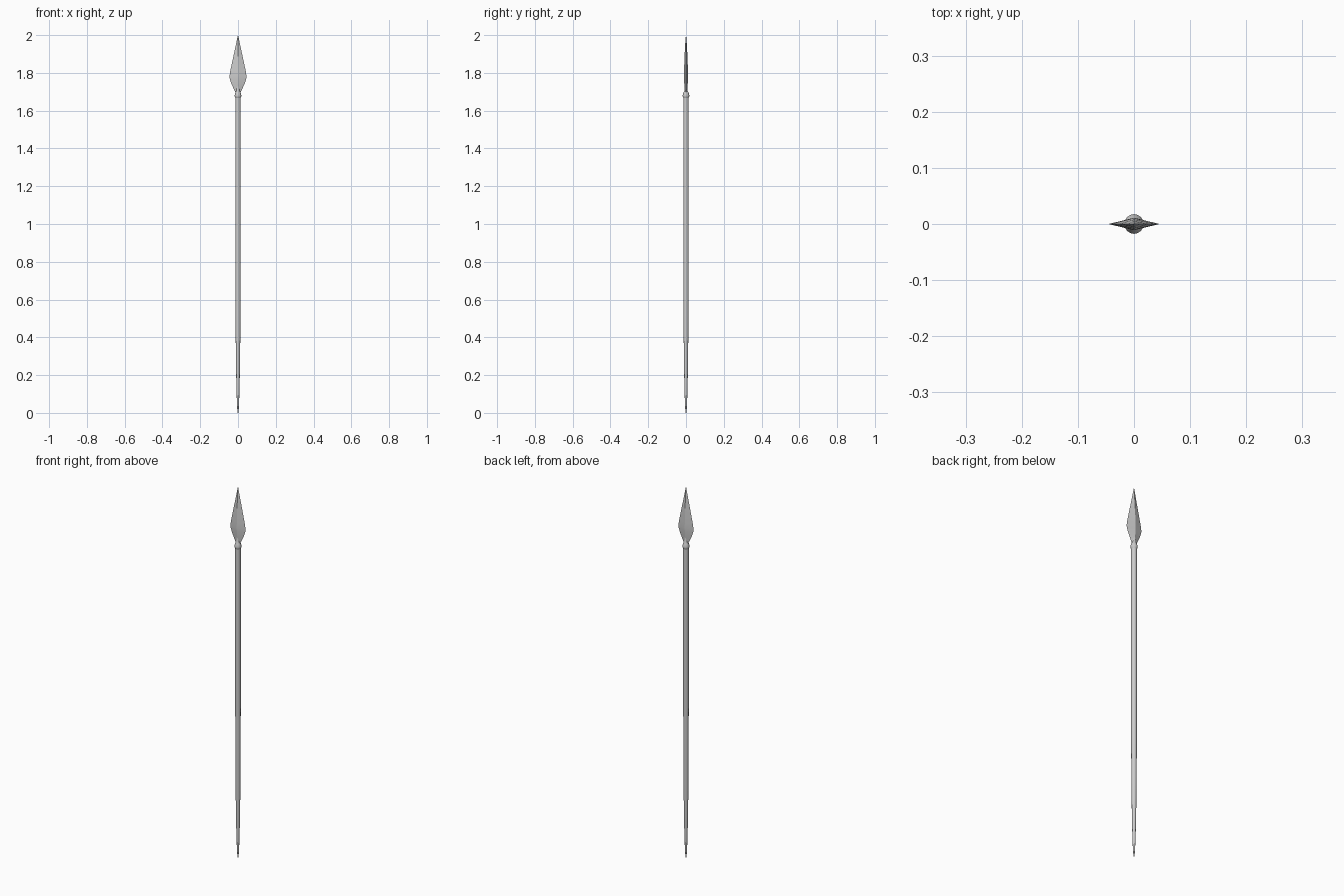
import bpy
import math

if "Cube" in bpy.data.objects:
    bpy.data.objects.remove(bpy.data.objects["Cube"])


def loft(name, rings, smooth_angle):
    """Skin a closed mesh through rings of equal point count."""
    n = len(rings[0])
    verts = [p for ring in rings for p in ring]
    faces = [(r * n + i, r * n + (i + 1) % n, (r + 1) * n + (i + 1) % n, (r + 1) * n + i)
             for r in range(len(rings) - 1) for i in range(n)]
    faces.append(tuple(reversed(range(n))))
    faces.append(tuple(range(len(verts) - n, len(verts))))
    mesh = bpy.data.meshes.new(name)
    mesh.from_pydata(verts, [], faces)
    obj = bpy.data.objects.new(name, mesh)
    bpy.context.collection.objects.link(obj)
    bpy.context.view_layer.objects.active = obj
    obj.select_set(True)
    bpy.ops.object.shade_smooth_by_angle(angle=math.radians(smooth_angle))
    obj.select_set(False)
    return obj


def turned(name, profile, sides=16):
    """Round part from (radius, height) pairs."""
    rings = [[(r * math.cos(2 * math.pi * i / sides),
               r * math.sin(2 * math.pi * i / sides), z) for i in range(sides)]
             for r, z in profile]
    return loft(name, rings, 40)


# Wooden shaft, tapering to a point at the foot
turned("shaft", [(0.002, 0), (0.005, 0.03), (0.008, 0.12), (0.0105, 0.25),
                 (0.0125, 0.42), (0.0135, 0.65), (0.014, 1.0), (0.014, 1.68)])

# Socket collar joining shaft and blade
turned("collar", [(0.014, 1.668), (0.0175, 1.675), (0.0175, 1.682),
                  (0.014, 1.695), (0.009, 1.705), (0.008, 1.73)])

# Diamond-section blade: (half width, half thickness, height)
blade = [(0.011, 0.005, 1.69), (0.02, 0.007, 1.71), (0.034, 0.009, 1.74),
         (0.043, 0.0105, 1.765), (0.0455, 0.011, 1.78), (0.041, 0.0105, 1.81),
         (0.026, 0.008, 1.88), (0.012, 0.005, 1.945), (0.0005, 0.0005, 2.0)]
loft("blade", [[(w, 0, z), (0, t, z), (-w, 0, z), (0, -t, z)] for w, t, z in blade], 20)
